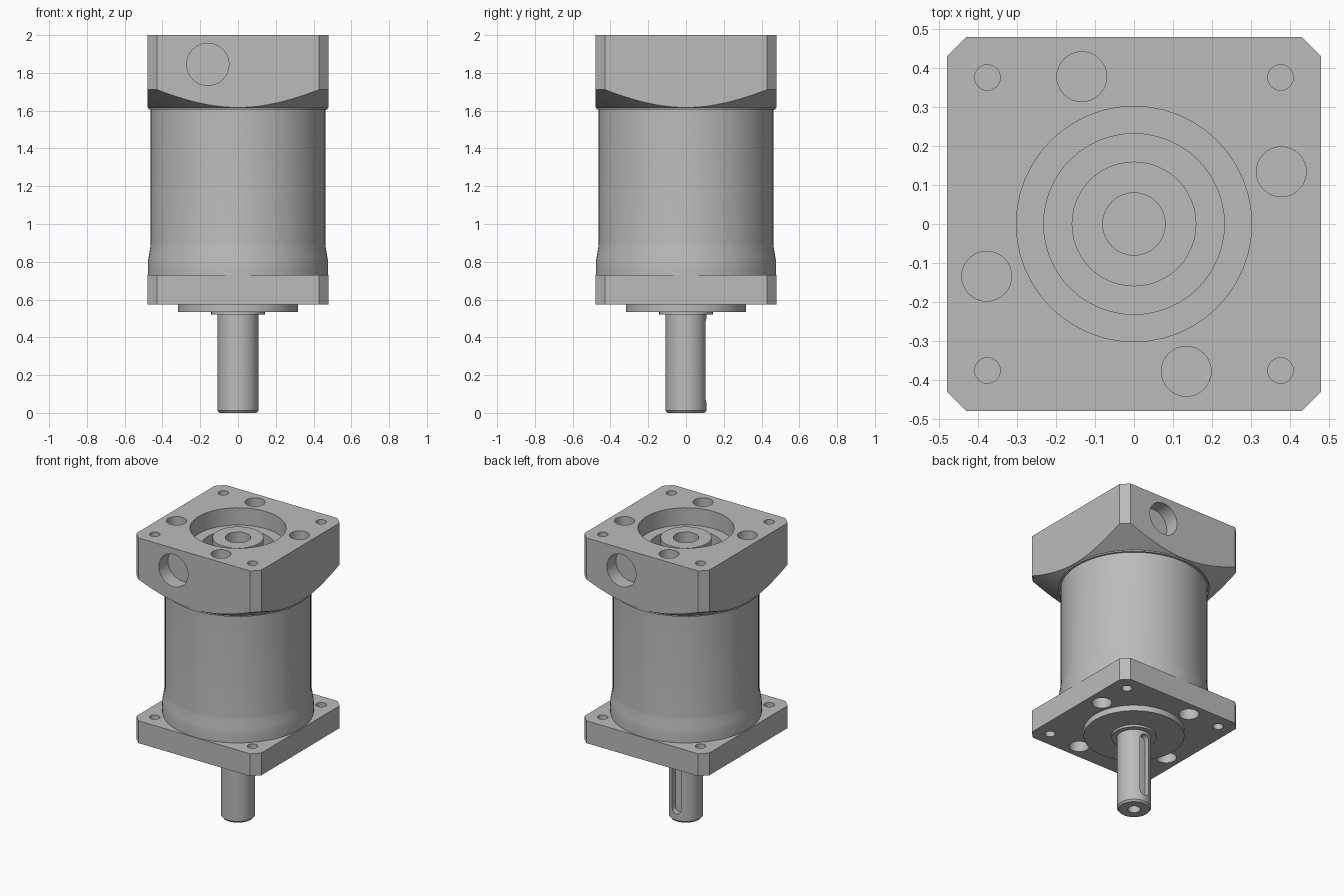
import bpy, bmesh, math
from mathutils import Matrix

if "Cube" in bpy.data.objects:
    bpy.data.objects.remove(bpy.data.objects["Cube"])

steel = bpy.data.materials.new("machined_grey")
steel.diffuse_color = (0.5, 0.5, 0.5, 1)
steel.use_nodes = True
steel.node_tree.nodes["Principled BSDF"].inputs["Base Color"].default_value = steel.diffuse_color


def finish(name, bm):
    bmesh.ops.recalc_face_normals(bm, faces=bm.faces)
    me = bpy.data.meshes.new(name)
    bm.to_mesh(me)
    bm.free()
    me.materials.append(steel)
    ob = bpy.data.objects.new(name, me)
    bpy.context.collection.objects.link(ob)
    return ob


def lathe(name, profile, n=64):
    """Revolve a closed (radius, z) profile; r = 0 points become poles."""
    bm = bmesh.new()
    rings = []
    for r, z in profile:
        if r == 0:
            rings.append([bm.verts.new((0, 0, z))] * n)
        else:
            rings.append([bm.verts.new((r * math.cos(2 * math.pi * i / n),
                                        r * math.sin(2 * math.pi * i / n), z)) for i in range(n)])
    for a, b in zip(rings, rings[1:]):
        for i in range(n):
            j = (i + 1) % n
            vs = list(dict.fromkeys((a[i], a[j], b[j], b[i])))
            bm.faces.new(vs)
    return finish(name, bm)


def prism(name, pts, z0, z1):
    bm = bmesh.new()
    f = bm.faces.new([bm.verts.new((x, y, z0)) for x, y in pts])
    up = bmesh.ops.extrude_face_region(bm, geom=[f])["geom"]
    bmesh.ops.translate(bm, vec=(0, 0, z1 - z0),
                        verts=[v for v in up if isinstance(v, bmesh.types.BMVert)])
    return finish(name, bm)


def cyl(x, y, r, z0, z1, n=32):
    pts = [(x + r * math.cos(2 * math.pi * i / n), y + r * math.sin(2 * math.pi * i / n)) for i in range(n)]
    return prism("cutter", pts, z0, z1)


def boolean(ob, tool, op="DIFFERENCE"):
    m = ob.modifiers.new("cut", "BOOLEAN")
    m.object, m.operation, m.solver = tool, op, "EXACT"
    bpy.context.view_layer.objects.active = ob
    bpy.ops.object.modifier_apply(modifier=m.name)
    bpy.data.objects.remove(tool)


def smooth(ob, deg=30):
    bpy.ops.object.select_all(action="DESELECT")
    ob.select_set(True)
    bpy.context.view_layer.objects.active = ob
    bpy.ops.object.shade_smooth_by_angle(angle=math.radians(deg))


# square plate outline with clipped corners
A, B = 0.48, 0.43
outline = [(B, -A), (A, -B), (A, B), (B, A), (-B, A), (-A, B), (-A, -B), (-B, -A)]
corner_holes = [(sx * 0.376, sy * 0.376) for sx in (1, -1) for sy in (1, -1)]
pinwheel_holes = [(-0.134, 0.378), (0.378, 0.134), (0.134, -0.378), (-0.378, -0.134)]

# output flange with through holes
flange = prism("output_flange", outline, 0.575, 0.73)
for x, y in corner_holes:
    boolean(flange, cyl(x, y, 0.033, 0.5, 0.8))
for x, y in pinwheel_holes:
    boolean(flange, cyl(x, y, 0.064, 0.5, 0.8))
smooth(flange)

# round gear housing, flared at the flange
smooth(lathe("gear_housing", [(0, 0.73), (0.477, 0.73), (0.477, 0.80), (0.473, 0.825),
                              (0.464, 0.88), (0.462, 0.90), (0.462, 1.61), (0, 1.61)], 72))

# pilot boss and seal ring
smooth(lathe("pilot_boss", [(0, 0.58), (0.318, 0.58), (0.318, 0.535), (0, 0.535)]))
smooth(lathe("seal_ring", [(0, 0.54), (0.142, 0.54), (0.142, 0.52), (0, 0.52)], 48))

# output shaft with chamfer, centre hole and keyway
shaft = lathe("output_shaft", [(0, 0.53), (0.108, 0.53), (0.108, 0.012), (0.098, 0),
                               (0.04, 0), (0.035, 0.08), (0, 0.10)], 48)
w, k0, k1 = 0.035, 0.055, 0.50
slot = [(w * math.cos(math.pi * i / 12), k1 - w + w * math.sin(math.pi * i / 12)) for i in range(13)]
slot += [(-x, k0 + k1 - z) for x, z in slot]
key = prism("cutter", slot, -0.15, -0.066)
key.data.transform(Matrix.Rotation(math.pi / 2, 4, "X"))
boolean(shaft, key)
smooth(shaft)

# motor adapter: clipped square block with a conical underside
adapter = prism("motor_adapter", outline, 1.55, 2.0)
boolean(adapter, lathe("cutter", [(0, 1.605), (0.475, 1.605), (0.475, 1.614), (0.82, 1.813),
                                  (0.82, 2.1), (0, 2.1)], 96), "INTERSECT")
boolean(adapter, cyl(0, 0, 0.302, 1.88, 2.1, 48))
boolean(adapter, cyl(0, 0, 0.232, 1.63, 2.0, 48))
for x, y in corner_holes:
    boolean(adapter, cyl(x, y, 0.033, 1.82, 2.1))
for x, y in pinwheel_holes:
    boolean(adapter, cyl(x, y, 0.064, 1.80, 2.1))
# access holes on front and back
for s in (1, -1):
    hole = cyl(-0.16 * s, 0, 0.112, 0.38, 0.6)
    turn = Matrix.Rotation(math.pi / 2, 4, "X")
    if s < 0:
        turn = Matrix.Diagonal((1, -1, 1, 1)) @ turn
    hole.data.transform(Matrix.Translation((0, 0, 1.845)) @ turn)
    if s < 0:
        hole.data.flip_normals()
    boolean(adapter, hole)
smooth(adapter, 25)

# clamp hub inside the adapter bore
smooth(lathe("clamp_hub", [(0, 1.61), (0.16, 1.61), (0.16, 1.935), (0.08, 1.935),
                           (0.08, 1.66), (0, 1.66)], 48))
